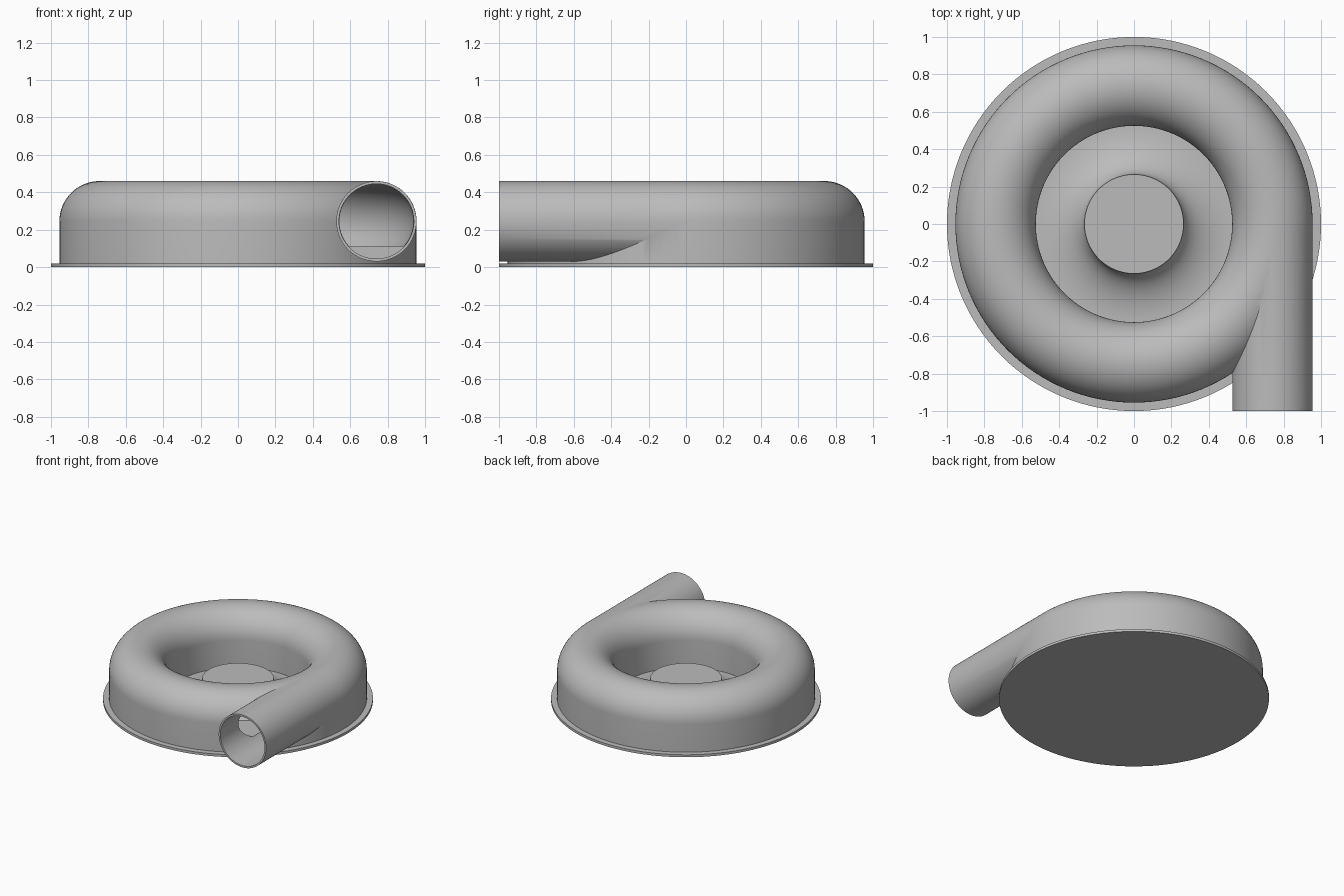
import bpy, bmesh, math
from mathutils import Matrix

cube = bpy.data.objects.get("Cube")
if cube:
    bpy.data.objects.remove(cube, do_unlink=True)

GREY = (0.5, 0.5, 0.5, 1)
metal = bpy.data.materials.new("plain grey")
metal.use_nodes = True
metal.diffuse_color = GREY
metal.node_tree.nodes["Principled BSDF"].inputs["Base Color"].default_value = GREY

RING, MID, TUBE, BORE = 0.74, 0.245, 0.215, 0.2
FLOOR, STEPS = 0.02, 128


def finish(name, bm):
    bmesh.ops.remove_doubles(bm, verts=bm.verts, dist=1e-5)
    bmesh.ops.recalc_face_normals(bm, faces=bm.faces)
    mesh = bpy.data.meshes.new(name)
    bm.to_mesh(mesh)
    bm.free()
    mesh.materials.append(metal)
    obj = bpy.data.objects.new(name, mesh)
    bpy.context.collection.objects.link(obj)
    return obj


def revolve(name, profile, closed):
    """Spin an (r, z) profile around the z axis."""
    bm = bmesh.new()
    verts = [bm.verts.new((r, 0, z)) for r, z in profile]
    edges = [bm.edges.new(p) for p in zip(verts, verts[1:])]
    if closed:
        edges.append(bm.edges.new((verts[-1], verts[0])))
    bmesh.ops.spin(bm, geom=verts + edges, cent=(0, 0, 0), axis=(0, 0, 1),
                   angle=math.tau, steps=STEPS, use_merge=True)
    return finish(name, bm)


def pipe(name, radius, start, end):
    """Cylinder lying along y on the centre line of the outlet."""
    bm = bmesh.new()
    place = Matrix.Translation((RING, (start + end) / 2, MID)) @ Matrix.Rotation(math.pi / 2, 4, 'X')
    bmesh.ops.create_cone(bm, cap_ends=True, segments=96, radius1=radius,
                          radius2=radius, depth=end - start, matrix=place)
    return finish(name, bm)


def arc(radius, start, end, count=32):
    angles = [start + (end - start) * i / count for i in range(count + 1)]
    return [(RING + radius * math.cos(a), MID + radius * math.sin(a)) for a in angles]


def combine(target, other, operation):
    mod = target.modifiers.new(operation.title(), 'BOOLEAN')
    mod.object, mod.operation, mod.solver = other, operation, 'EXACT'
    bpy.context.view_layer.objects.active = target
    bpy.ops.object.modifier_apply(modifier=mod.name)
    bpy.data.objects.remove(other, do_unlink=True)


def smooth(obj):
    bpy.ops.object.select_all(action='DESELECT')
    obj.select_set(True)
    bpy.context.view_layer.objects.active = obj
    bpy.ops.object.shade_smooth_by_angle(angle=math.radians(30))


# Ring casing: round top, straight walls down to the base
casing = revolve("ring_casing", [(RING + TUBE, FLOOR)] + arc(TUBE, 0, math.pi)
                 + [(RING - TUBE, FLOOR)], True)

# Tangential outlet pipe joined to the casing
combine(casing, pipe("outlet_pipe", TUBE - 0.0005, -1, 0), 'UNION')

# Hollow channel with a flat floor, opened by the pipe bore
dip = math.asin((MID - 0.11) / 0.198)
combine(casing, revolve("channel_cutter", arc(0.198, -dip, math.pi + dip, 40), True), 'DIFFERENCE')
combine(casing, pipe("bore_cutter", BORE, -1.1, 0.003), 'DIFFERENCE')
smooth(casing)

# Base plate
base = revolve("base_plate", [(0, 0), (1, 0), (1, FLOOR), (0, FLOOR)], False)
smooth(base)

# Central hub: flat top with a concave flare meeting the inner wall
TOP, NECK, FOOT = 0.18, 0.265, 0.527
flare = [(FOOT - (FOOT - NECK) * math.cos(a), TOP - (TOP - FLOOR - 0.003) * math.sin(a))
         for a in [math.pi / 2 * i / 20 for i in range(21)]]
hub = revolve("centre_hub", [(0, TOP)] + flare + [(FOOT, FLOOR - 0.005), (0, FLOOR - 0.005)], False)
smooth(hub)
